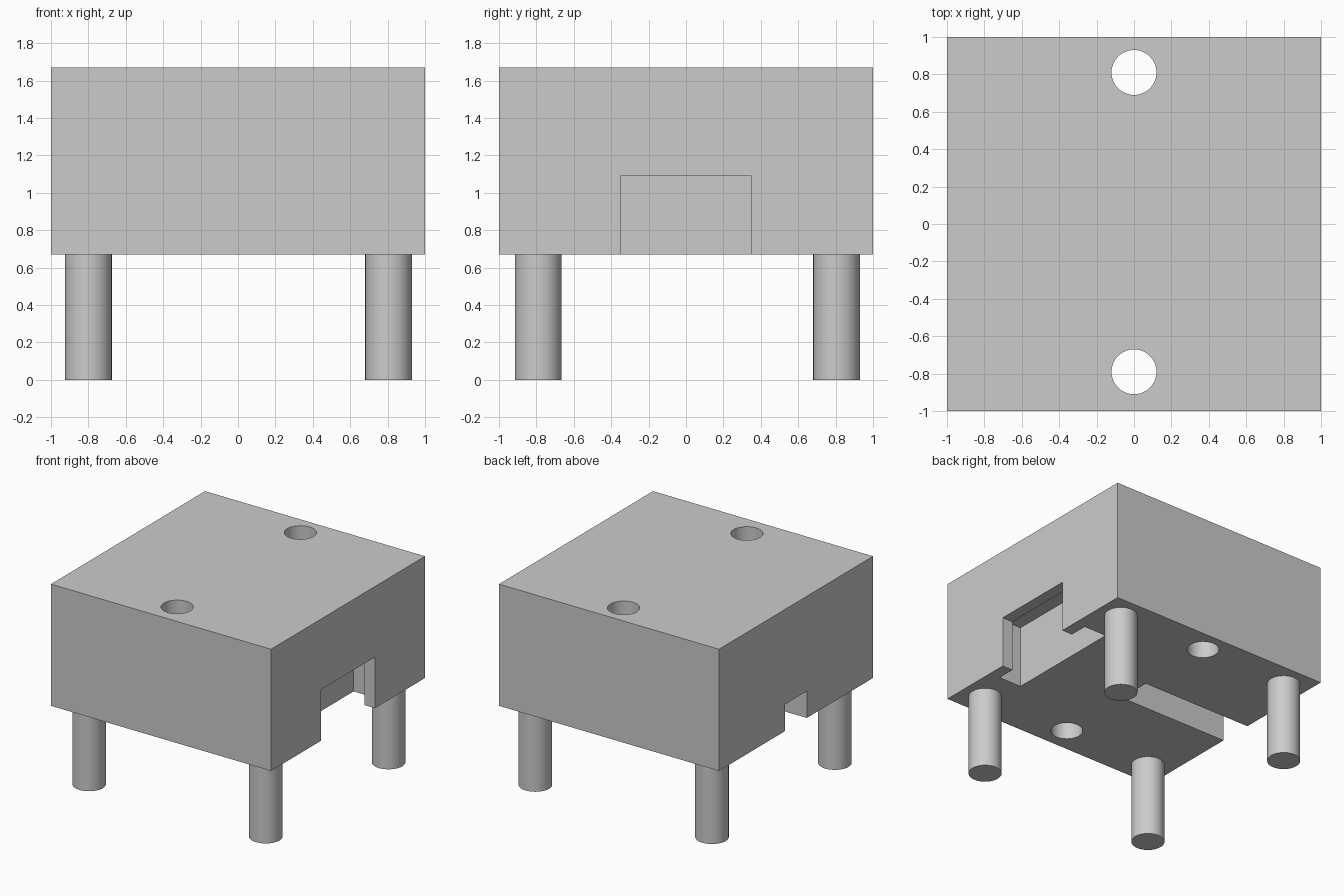
import bpy

if "Cube" in bpy.data.objects:
    bpy.data.objects.remove(bpy.data.objects["Cube"], do_unlink=True)

GREY = (0.6, 0.6, 0.6, 1)
grey = bpy.data.materials.new("plain_grey")
grey.use_nodes = True
grey.diffuse_color = GREY
grey.node_tree.nodes["Principled BSDF"].inputs["Base Color"].default_value = GREY

BASE, TOP = 0.67, 1.67   # underside and top of the block
BELOW = BASE - 0.2       # cutters reach past the underside


def box(name, low, high):
    mid = [(a + b) / 2 for a, b in zip(low, high)]
    bpy.ops.mesh.primitive_cube_add(size=1, location=mid)
    ob = bpy.context.object
    ob.name = name
    ob.scale = [b - a for a, b in zip(low, high)]
    bpy.ops.object.transform_apply(location=False, rotation=False, scale=True)
    ob.data.materials.append(grey)
    return ob


def cylinder(name, x, y, low, high, radius):
    bpy.ops.mesh.primitive_cylinder_add(
        vertices=64, radius=radius, depth=high - low, location=(x, y, (low + high) / 2))
    ob = bpy.context.object
    ob.name = name
    ob.data.materials.append(grey)
    return ob


def cut(body, cutter):
    mod = body.modifiers.new("cut", "BOOLEAN")
    mod.operation = "DIFFERENCE"
    mod.solver = "EXACT"
    mod.object = cutter
    bpy.context.view_layer.objects.active = body
    bpy.ops.object.modifier_apply(modifier=mod.name)
    bpy.data.objects.remove(cutter, do_unlink=True)


def smooth(ob):
    bpy.ops.object.select_all(action="DESELECT")
    ob.select_set(True)
    bpy.context.view_layer.objects.active = ob
    bpy.ops.object.shade_smooth_by_angle(angle=0.5)


# Main block
block = box("block", (-1, -1, BASE), (1, 1, TOP))

# Side opening, the wider pocket behind its lip, and the opposite narrow slot
cut(block, box("opening_cutter", (0.8, -0.35, BELOW), (1.2, 0.35, 1.09)))
cut(block, box("pocket_cutter", (0.7, -0.5, BELOW), (0.905, 0.5, 1.18)))
cut(block, box("slot_cutter", (-1.2, -0.14, BELOW), (0, 0.14, 0.89)))

# Two bolt holes through the block
for y in (-0.79, 0.81):
    cut(block, cylinder("hole_cutter", 0, y, BELOW, TOP + 0.2, 0.12))
smooth(block)

# Four round legs
for side, x in (("right", -0.8), ("left", 0.805)):
    for end, y in (("front", -0.79), ("back", 0.805)):
        smooth(cylinder(f"{end}_{side}_leg", x, y, 0, BASE, 0.125))
